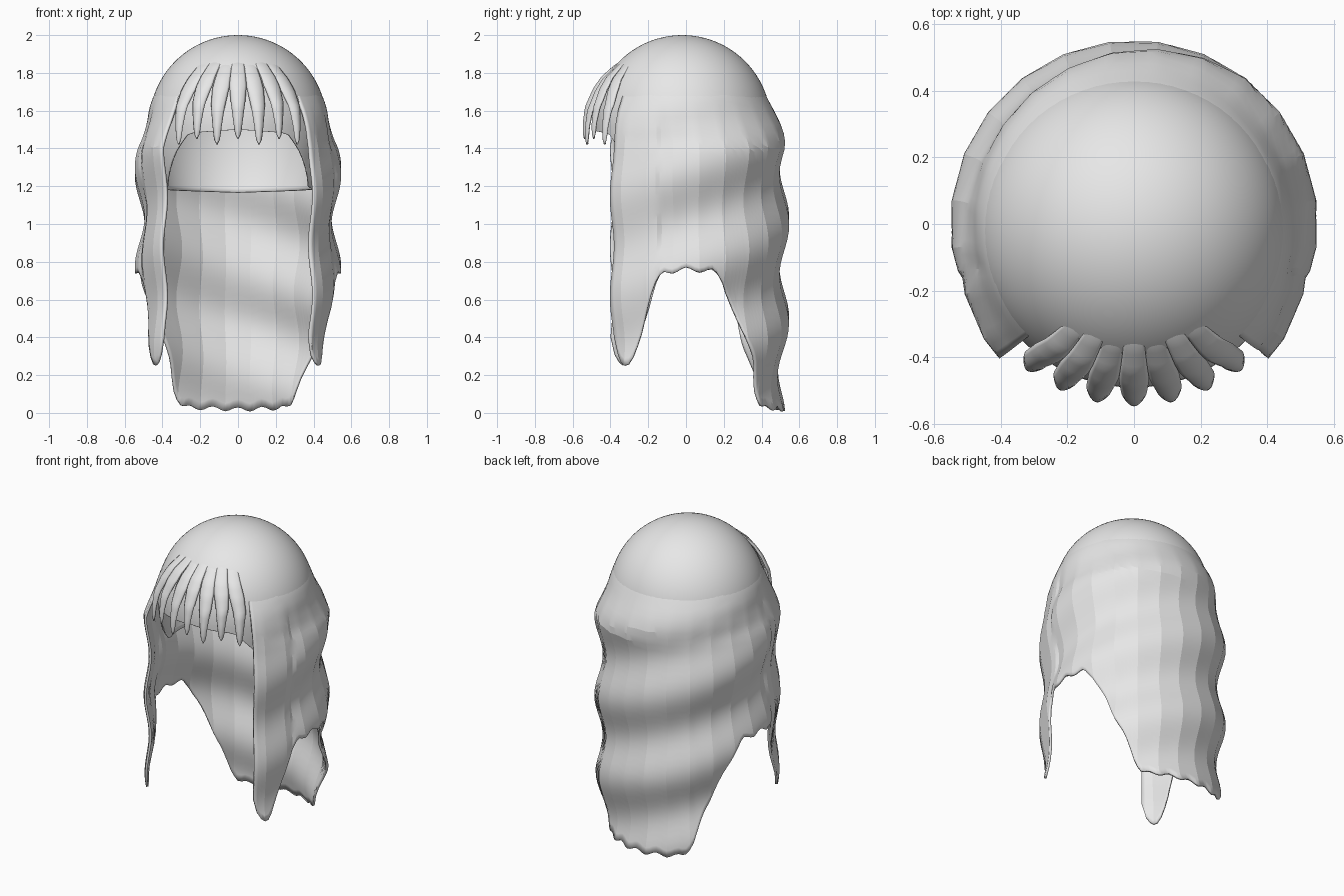
import bpy, bmesh
from math import sin, cos, pi, radians, sqrt

if "Cube" in bpy.data.objects:
    bpy.data.objects.remove(bpy.data.objects["Cube"])

hair = bpy.data.materials.new("pale_grey_hair")
hair.use_nodes = True
hair.diffuse_color = (0.8, 0.8, 0.8, 1)
hair.node_tree.nodes["Principled BSDF"].inputs["Base Color"].default_value = (0.8, 0.8, 0.8, 1)


def interp(points, x):
    """Piecewise linear lookup in a list of (x, y) pairs."""
    if x <= points[0][0]:
        return points[0][1]
    for (a, fa), (b, fb) in zip(points, points[1:]):
        if x <= b:
            return fa + (fb - fa) * (x - a) / (b - a)
    return points[-1][1]


def add_sheet(bm, func, cols, rows, closed=False):
    """Grid of quads; func maps (column, row) fractions to a point."""
    grid = [[bm.verts.new(func(i / cols, j / rows)) for j in range(rows + 1)]
            for i in range(cols if closed else cols + 1)]
    for i in range(cols):
        a, b = grid[i], grid[(i + 1) % len(grid)]
        for j in range(rows):
            bm.faces.new((a[j], a[j + 1], b[j + 1], b[j]))


def finish(bm, name, thickness, smooth):
    bmesh.ops.remove_doubles(bm, verts=bm.verts, dist=0.0001)
    mesh = bpy.data.meshes.new(name)
    bm.to_mesh(mesh)
    bm.free()
    obj = bpy.data.objects.new(name, mesh)
    bpy.context.collection.objects.link(obj)
    mesh.materials.append(hair)
    mod = obj.modifiers.new("thickness", "SOLIDIFY")
    mod.thickness = thickness
    mod.offset = -1
    if smooth:
        bpy.ops.object.select_all(action="DESELECT")
        obj.select_set(True)
        bpy.context.view_layer.objects.active = obj
        bpy.ops.object.shade_smooth_by_angle(angle=radians(smooth))
    return obj


# Scalp cap: dome on top, slower taper below, open over the face
CAP_R, CAP_Z, CAP_Y = 0.47, 1.53, -0.02
cap_hem = [(0, 1.50), (34, 1.48), (46, 1.38), (56, 1.28), (66, 1.19), (180, 1.165)]


def cap_point(u, v):
    turn = 360 * u - 180                       # degrees away from the front
    low = interp(cap_hem, abs(turn))
    if v < 0.6:
        tilt = v / 0.6 * pi / 2
        r, z = CAP_R * sin(tilt), CAP_Z + CAP_R * cos(tilt)
        z = max(z, low)
    else:
        z = CAP_Z + (low - CAP_Z) * (v - 0.6) / 0.4
        r = CAP_R * sqrt(1 - ((z - CAP_Z) / 0.7) ** 2)
    a = radians(turn) - pi / 2
    return r * cos(a), CAP_Y + r * sin(a), z


bm = bmesh.new()
add_sheet(bm, cap_point, 72, 40, closed=True)
finish(bm, "scalp_cap", 0.008, 35)

# Long wavy hair: front locks, short sides and long back in one sheet
TOP = 1.74
hem = [(-45, 0.40), (-42, 0.29), (-38, 0.25), (-34, 0.26), (-28, 0.40), (-21, 0.60),
       (-16, 0.73), (-12, 0.745), (0, 0.76), (16, 0.75), (22, 0.70), (32, 0.50),
       (42, 0.30), (50, 0.12), (56, 0.03), (90, 0.02)]
body = [(0, 0.505), (0.2, 0.515), (0.5, 0.525), (1.4, 0.525), (1.5, 0.508),
        (1.6, 0.478), (1.68, 0.446), (TOP, 0.408)]


def hair_point(u, v):
    deg = -45 + 270 * u
    side = min(deg, 180 - deg)                 # mirrored angle, 90 is the back
    low = interp(hem, side)
    if side > -15:
        low += 0.012 * cos(radians(deg * 24))
    z = TOP + (low - TOP) * v
    a = radians(deg)
    fade = min(1, max(0, (1.66 - z) / 0.25))
    wave = 0.026 * cos(2 * pi * (z - 0.75) / 0.53 - 2 * a)
    if side < -15:
        wave *= 0.6
    facet = radians((deg + 7.5) % 15 - 7.5)
    r = interp(body, z) + fade * (wave + 0.035 * max(0, -side - 15) / 30)
    r *= 1 + fade * (cos(radians(7.5)) / cos(facet) - 1)
    return r * cos(a), r * sin(a) + CAP_Y * (1 - fade), z


bm = bmesh.new()
add_sheet(bm, hair_point, 108, 40)
finish(bm, "long_hair", 0.014, 12)

# Fringe: seven pointed strands fanning over the forehead
path = [(0, 0.285), (0.17, 0.36), (0.34, 0.425), (0.5, 0.465), (0.68, 0.505), (0.85, 0.52), (1, 0.523)]
drop = [(0, 1.893), (0.17, 1.838), (0.34, 1.77), (0.5, 1.70), (0.68, 1.60), (0.85, 1.51), (1, 1.42)]
width = [(0, 1), (0.45, 1), (0.7, 0.62), (0.92, 0.34), (0.97, 0.24), (1, 0.05)]
STEP = 12.3

bm = bmesh.new()
for k in range(-3, 4):
    def strand_point(u, v, k=k):
        s = 2 * u - 1
        fan = 0.78 + 0.22 * min(1, v * 1.6)
        a = radians((k + 0.5 * s * interp(width, v)) * STEP * fan) - pi / 2
        r = interp(path, v) + 0.022 * min(1, v * 1.5) * (1 - s * s) * interp(width, v) ** 0.5
        z = interp(drop, v) + (0.03 * v if k % 2 == 0 else 0)
        return r * cos(a), r * sin(a) - 0.012, z
    add_sheet(bm, strand_point, 8, 24)
finish(bm, "fringe", 0.01, 40)
